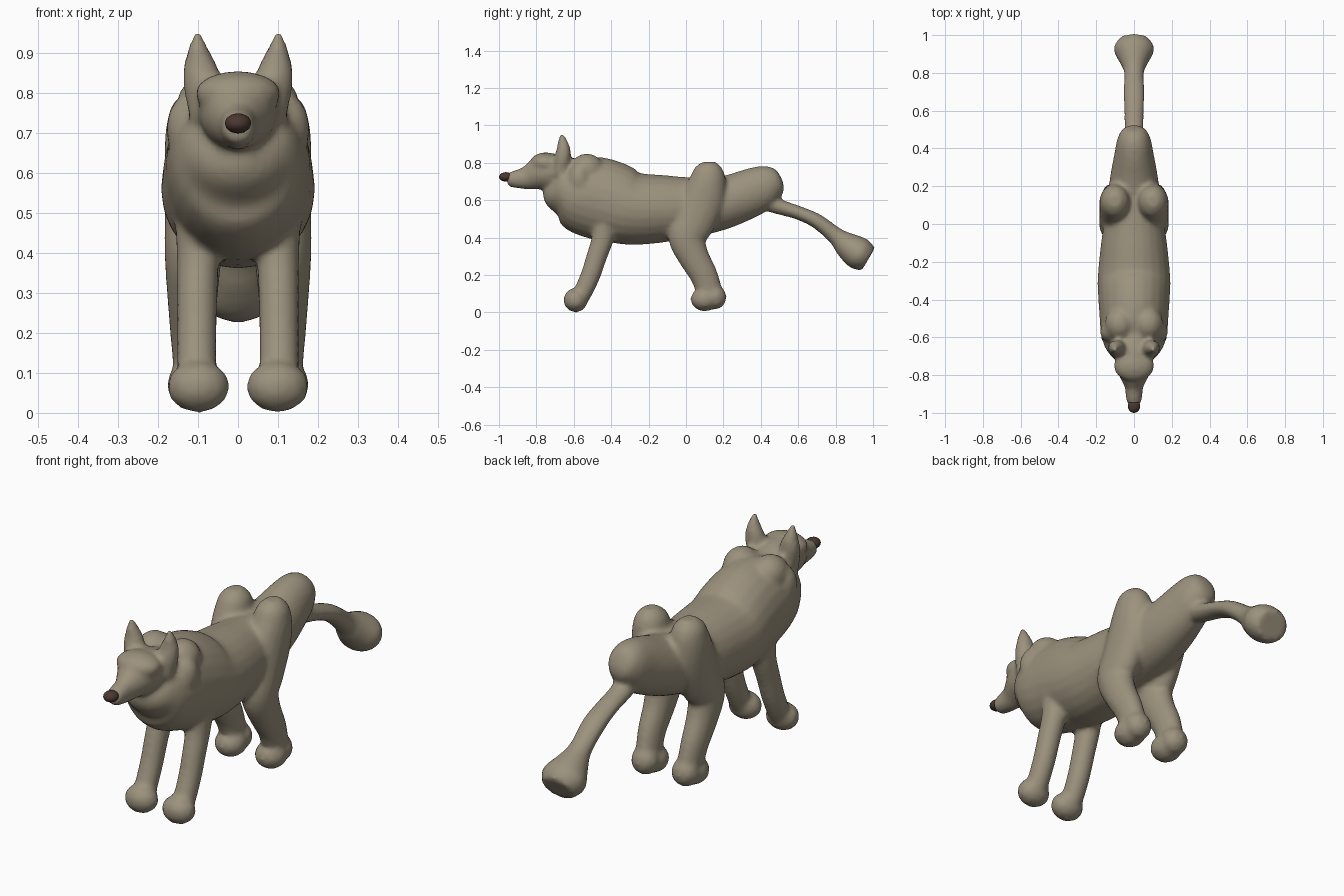
import bpy, bmesh, math
from mathutils import Vector, Matrix

cube = bpy.data.objects.get("Cube")
if cube:
    bpy.data.objects.remove(cube, do_unlink=True)


def make_material(name, colour):
    mat = bpy.data.materials.new(name)
    mat.use_nodes = True
    mat.diffuse_color = colour
    mat.node_tree.nodes["Principled BSDF"].inputs["Base Color"].default_value = colour
    return mat


fur = make_material("grey brown fur", (0.33, 0.285, 0.205, 1))
dark = make_material("dark brown nose", (0.07, 0.04, 0.03, 1))


def spline(points, steps=4):
    """Smooth a list of (x, y, z, half width, half depth) stations."""
    pts = [Vector(p) for p in points]
    out = []
    for i in range(len(pts) - 1):
        a, b, c, d = pts[max(i - 1, 0)], pts[i], pts[i + 1], pts[min(i + 2, len(pts) - 1)]
        for k in range(steps):
            t = k / steps
            out.append(b + (c - a) * t / 2 + (a * 2 - b * 5 + c * 4 - d) * t * t / 2
                       + (b * 3 - a - c * 3 + d) * t ** 3 / 2)
    return out + [pts[-1]]


def tube(bm, points, side=1, sides=24):
    """Loft ellipses along a path; the width always lies along x."""
    stations = spline(points)
    rings = []
    for i, s in enumerate(stations):
        ahead, behind = stations[min(i + 1, len(stations) - 1)], stations[max(i - 1, 0)]
        along = Vector((0, ahead[1] - behind[1], ahead[2] - behind[2])).normalized()
        across = along.cross(Vector((1, 0, 0)))
        ring = []
        for k in range(sides):
            angle = math.tau * k / sides
            co = Vector(s[:3]) + across * s[4] * math.sin(angle)
            co.x = side * (co.x + s[3] * math.cos(angle))
            ring.append(bm.verts.new(co))
        rings.append(ring)
    faces = [bm.faces.new(rings[0]), bm.faces.new(rings[-1])]
    for low, high in zip(rings, rings[1:]):
        for k in range(sides):
            n = (k + 1) % sides
            faces.append(bm.faces.new((low[k], low[n], high[n], high[k])))
    bmesh.ops.recalc_face_normals(bm, faces=faces)


def ball(bm, centre, radii, side=1, detail=3):
    matrix = Matrix.Translation((side * centre[0], centre[1], centre[2])) @ Matrix.Diagonal((*radii, 1))
    bmesh.ops.create_icosphere(bm, subdivisions=detail, radius=1, matrix=matrix)


def finish(bm, name, mat):
    mesh = bpy.data.meshes.new(name)
    bm.to_mesh(mesh)
    bm.free()
    mesh.materials.append(mat)
    mesh.polygons.foreach_set("use_smooth", [True] * len(mesh.polygons))
    obj = bpy.data.objects.new(name, mesh)
    bpy.context.collection.objects.link(obj)
    return obj


body = bmesh.new()

# Torso from chest to rump
tube(body, [(0, y, z, w, h) for y, z, w, h in (
    (-.75, .67, .04, .04), (-.71, .655, .11, .1), (-.65, .65, .155, .16),
    (-.57, .63, .176, .205), (-.47, .61, .184, .22), (-.38, .585, .19, .215),
    (-.28, .555, .192, .195), (-.12, .555, .177, .18), (0, .56, .16, .165),
    (.15, .575, .14, .145), (.27, .61, .123, .135), (.38, .655, .102, .125),
    (.45, .685, .088, .105), (.5, .7, .06, .065), (.515, .705, .02, .02))])

# Head and muzzle
tube(body, [(0, y, z, w, h) for y, z, w, h in (
    (-.6, .74, .09, .08), (-.7, .755, .1, .095), (-.77, .745, .092, .09),
    (-.82, .73, .07, .075), (-.86, .718, .05, .06), (-.92, .712, .043, .046),
    (-.955, .712, .034, .034))])
ball(body, (0, -.75, .8), (.108, .085, .056))

# Tail with a blunt tuft
tube(body, [(0, y, z, w, h) for y, z, w, h in (
    (.4, .61, .05, .06), (.5, .565, .05, .042), (.6, .533, .052, .037),
    (.7, .488, .056, .04), (.8, .41, .052, .047), (.86, .36, .075, .072),
    (.925, .315, .108, .088), (.975, .285, .08, .07))])

for side in (-1, 1):
    # Ears
    tube(body, [(.075, -.67, .73, .045, .045), (.087, -.66, .82, .05, .045),
                (.094, -.655, .87, .042, .038), (.1, -.66, .92, .022, .025),
                (.1, -.665, .955, .008, .01)], side)
    # Shoulder blades
    ball(body, (.075, -.53, .765), (.08, .09, .085), side)
    ball(body, (.12, -.57, .71), (.06, .06, .09), side)
    # Front legs
    tube(body, [(.1, -.43, .52, .06, .07), (.1, -.445, .4, .054, .06),
                (.102, -.477, .3, .051, .055), (.103, -.51, .2, .05, .053),
                (.103, -.55, .11, .05, .05), (.1, -.575, .06, .05, .045)], side)
    ball(body, (.099, -.59, .066), (.081, .067, .067), side, 2)
    # Hind legs with raised hips
    tube(body, [(.1, .12, .805, .03, .035), (.1, .12, .77, .066, .075),
                (.1, .115, .7, .082, .1), (.104, .09, .6, .08, .117),
                (.108, .04, .48, .076, .112), (.112, .005, .4, .072, .1),
                (.114, .04, .3, .064, .083), (.114, .095, .2, .056, .074),
                (.11, .125, .11, .052, .07)], side)
    ball(body, (.107, .1, .07), (.074, .078, .066), side, 2)
    ball(body, (.107, .155, .082), (.066, .063, .068), side, 2)

# Blend the parts into one skin
skin = finish(body, "wolf_body", fur)
remesh = skin.modifiers.new("blend", 'REMESH')
remesh.mode = 'VOXEL'
remesh.voxel_size = 0.012
remesh.use_smooth_shade = True
smooth = skin.modifiers.new("soften", 'SMOOTH')
smooth.factor = 0.5
smooth.iterations = 6

# Nose
nose = bmesh.new()
ball(nose, (0, -.963, .725), (.033, .037, .025))
finish(nose, "nose", dark)
